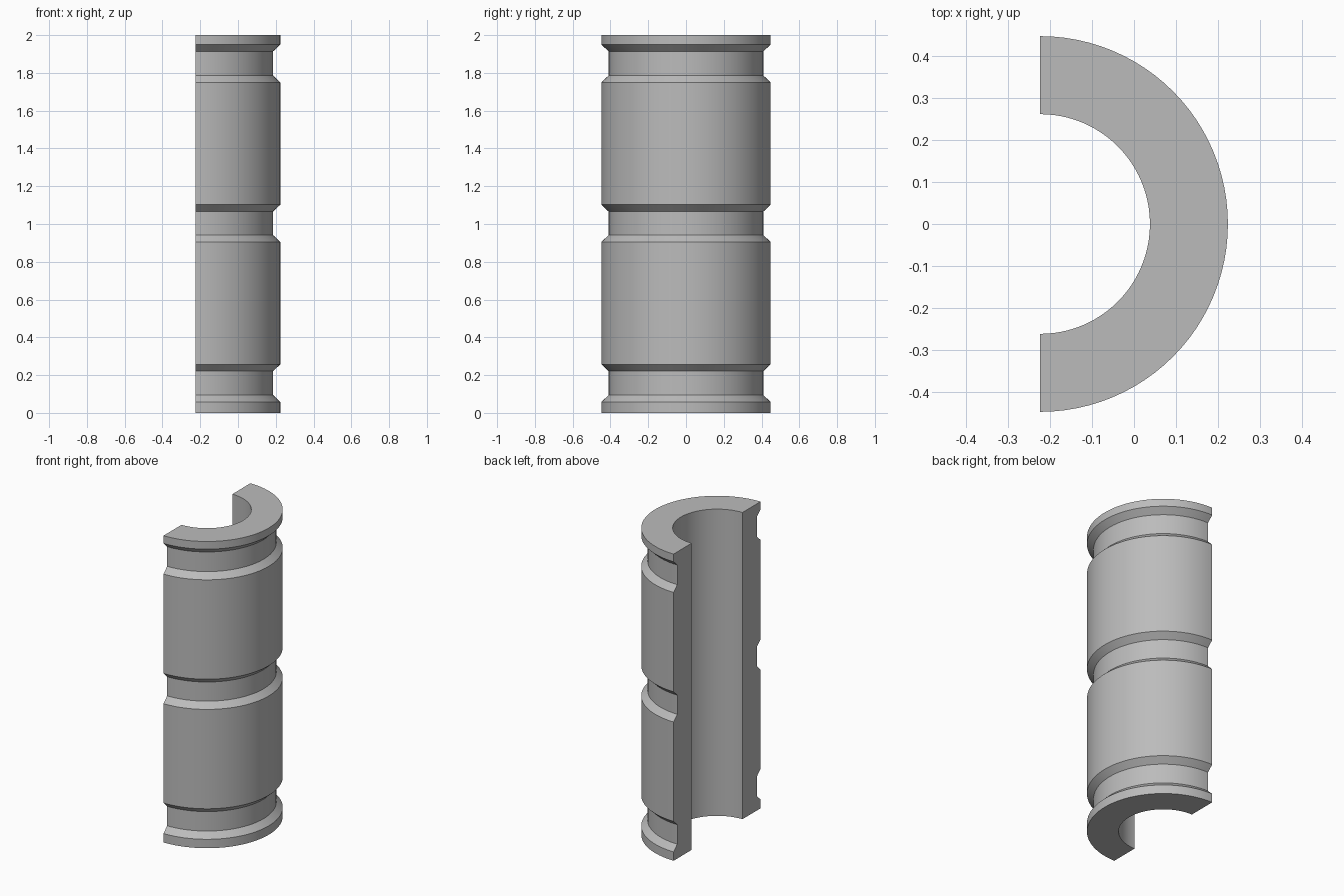
import bpy
import bmesh
from math import pi, radians, sin, cos

cube = bpy.data.objects.get("Cube")
if cube:
    bpy.data.objects.remove(cube, do_unlink=True)

OUTER, GROOVE, BORE = 0.448, 0.41, 0.262
AXIS_X = -OUTER / 2
CHAMFER = 0.036
SEGMENTS = 48

# Plain grey material
grey = bpy.data.materials.new("plain grey")
grey.use_nodes = True
grey.diffuse_color = (0.5, 0.5, 0.5, 1)
grey.node_tree.nodes["Principled BSDF"].inputs["Base Color"].default_value = (0.5, 0.5, 0.5, 1)

# Wall cross-section: straight bore, outside cut by three chamfered grooves
profile = [(BORE, 0), (OUTER, 0)]
for low, high in ((0.058, 0.257), (0.905, 1.102), (1.75, 1.95)):
    profile += [(OUTER, low), (GROOVE, low + CHAMFER),
                (GROOVE, high - CHAMFER), (OUTER, high)]
profile += [(OUTER, 2), (BORE, 2)]

# Sweep the section through half a turn
bm = bmesh.new()
rings = []
for i in range(SEGMENTS + 1):
    a = -pi / 2 + pi * i / SEGMENTS
    rings.append([bm.verts.new((AXIS_X + r * cos(a), r * sin(a), z)) for r, z in profile])
count = len(profile)
for a, b in zip(rings, rings[1:]):
    for j in range(count):
        k = (j + 1) % count
        bm.faces.new((a[j], b[j], b[k], a[k]))

# Flat cut ends of the half shell
bm.faces.new(rings[0])
bm.faces.new(rings[-1][::-1])
bmesh.ops.recalc_face_normals(bm, faces=bm.faces)

mesh = bpy.data.meshes.new("grooved_half_sleeve")
bm.to_mesh(mesh)
bm.free()
mesh.materials.append(grey)
sleeve = bpy.data.objects.new("grooved_half_sleeve", mesh)
bpy.context.collection.objects.link(sleeve)

# Smooth curved walls with crisp edges
bpy.ops.object.select_all(action="DESELECT")
sleeve.select_set(True)
bpy.context.view_layer.objects.active = sleeve
bpy.ops.object.shade_smooth_by_angle(angle=radians(30))
